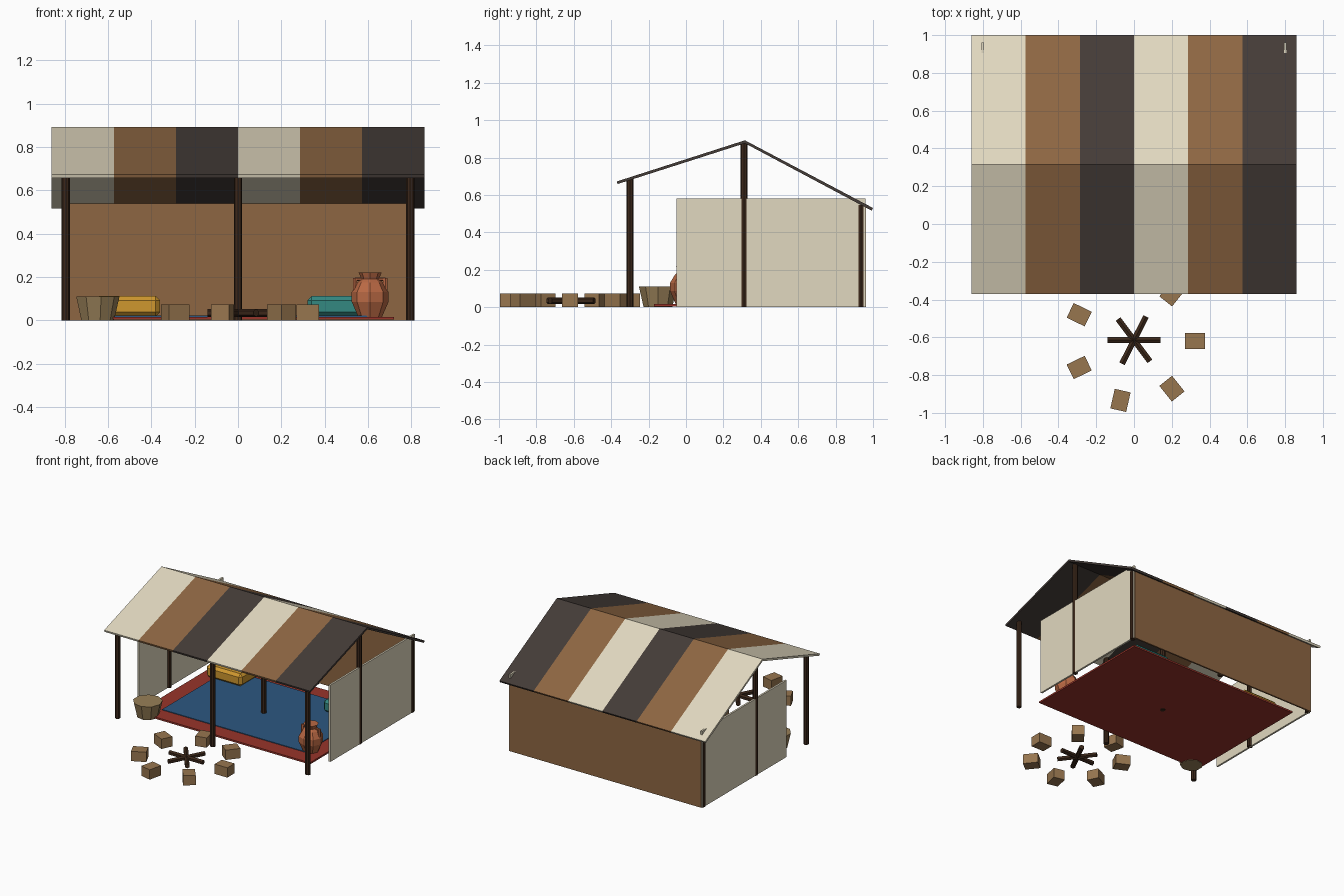
import bpy, bmesh, math
from mathutils import Matrix, Vector

if "Cube" in bpy.data.objects:
    bpy.data.objects.remove(bpy.data.objects["Cube"])


def material(name, r, g, b):
    m = bpy.data.materials.new(name)
    m.diffuse_color = (*[(c / 255) ** 2.2 for c in (r, g, b)], 1)
    m.use_nodes = True
    m.node_tree.nodes["Principled BSDF"].inputs["Base Color"].default_value = m.diffuse_color
    return m


CREAM = material("cream", 224, 215, 190)
BROWN = material("brown", 140, 102, 68)
DARK = material("charcoal", 70, 62, 58)
WOOD = material("dark_wood", 62, 44, 32)
RED = material("red", 150, 55, 46)
BLUE = material("blue", 48, 88, 128)
YELLOW = material("yellow", 205, 150, 50)
TEAL = material("teal", 55, 135, 128)
CLAY = material("clay", 185, 105, 70)
STRAW = material("straw", 150, 126, 88)
STONE = material("stone", 150, 117, 80)


def finish(name, bm, mat):
    bmesh.ops.recalc_face_normals(bm, faces=bm.faces)
    me = bpy.data.meshes.new(name)
    bm.to_mesh(me)
    bm.free()
    me.materials.append(mat)
    ob = bpy.data.objects.new(name, me)
    bpy.context.collection.objects.link(ob)
    return ob


def box(name, lo, hi, mat, bevel=0):
    lo, hi = Vector(lo), Vector(hi)
    bm = bmesh.new()
    bmesh.ops.create_cube(bm, size=1)
    bmesh.ops.scale(bm, vec=hi - lo, verts=bm.verts)
    if bevel:
        bmesh.ops.bevel(bm, geom=bm.edges[:], offset=bevel, segments=1, affect='EDGES')
    ob = finish(name, bm, mat)
    ob.location = (lo + hi) / 2
    return ob


def rod(name, a, b, r, mat, sides=8):
    a, b = Vector(a), Vector(b)
    bm = bmesh.new()
    rot = (b - a).to_track_quat('Z', 'Y').to_matrix().to_4x4()
    bmesh.ops.create_cone(bm, cap_ends=True, segments=sides, radius1=r, radius2=r,
                          depth=(b - a).length, matrix=Matrix.Translation((a + b) / 2) @ rot)
    return finish(name, bm, mat)


def lathe(name, profile, loc, mat, sides=8):
    bm = bmesh.new()
    rings = [[bm.verts.new((r * math.cos(2 * math.pi * i / sides),
                            r * math.sin(2 * math.pi * i / sides), z))
              for i in range(sides)] for r, z in profile]
    for a, b in zip(rings, rings[1:]):
        for i in range(sides):
            j = (i + 1) % sides
            bm.faces.new((a[i], a[j], b[j], b[i]))
    bm.faces.new(rings[0])
    bm.faces.new(rings[-1])
    ob = finish(name, bm, mat)
    ob.location = loc
    return ob


# Striped roof: one bent cloth strip per colour
section = [(-0.37, 0.672), (0.315, 0.892), (1.0, 0.53),
           (0.992, 0.516), (0.315, 0.876), (-0.366, 0.658)]
STRIPE = 1.72 / 6
for i in range(6):
    x0 = -0.86 + i * STRIPE
    bm = bmesh.new()
    ends = [[bm.verts.new((x, y, z)) for y, z in section] for x in (x0, x0 + STRIPE)]
    for k in range(6):
        n = (k + 1) % 6
        bm.faces.new((ends[0][k], ends[0][n], ends[1][n], ends[1][k]))
    for e in ends:
        bm.faces.new((e[0], e[1], e[4], e[5]))
        bm.faces.new((e[1], e[2], e[3], e[4]))
    finish(f"roof_stripe_{i + 1}", bm, (CREAM, BROWN, DARK)[i % 3])

# Tent poles in three rows
for row, y, top in (("front", -0.3, 0.685), ("ridge", 0.31, 0.875), ("back", 0.935, 0.545)):
    for side, x in (("left", -0.795), ("middle", 0), ("right", 0.795)):
        rod(f"{row}_{side}_pole", (x, y, 0), (x, y, top), 0.019, WOOD)

# Cloth walls
box("back_wall", (-0.8, 0.95, 0), (0.8, 0.962, 0.543), BROWN)
for side, x in (("left", -0.8), ("right", 0.8)):
    box(f"{side}_front_wall", (x - 0.007, -0.05, 0), (x + 0.007, 0.315, 0.58), CREAM)
    box(f"{side}_back_wall", (x - 0.007, 0.315, 0), (x + 0.007, 0.96, 0.58), CREAM)

# Rug and cushions
box("rug_border", (-0.72, -0.17, 0.003), (0.72, 0.86, 0.016), RED)
box("rug_centre", (-0.6, -0.05, 0.008), (0.6, 0.74, 0.021), BLUE)
box("yellow_cushion", (-0.66, 0.55, 0.018), (-0.36, 0.77, 0.112), YELLOW, 0.02)
box("teal_cushion", (0.32, 0.55, 0.018), (0.62, 0.77, 0.112), TEAL, 0.02)

# Clay jar with two handles
lathe("jar", [(0.055, 0.016), (0.085, 0.085), (0.085, 0.13), (0.058, 0.175),
              (0.04, 0.19), (0.053, 0.22)], (0.61, 0, 0), CLAY)
for side, s in (("left", -1), ("right", 1)):
    x = 0.61 + s * 0.07
    rod(f"jar_{side}_handle", (x, 0, 0.125), (x, 0, 0.195), 0.011, CLAY, 6)
    rod(f"jar_{side}_handle_top", (0.61 + s * 0.035, 0, 0.19), (x, 0, 0.19), 0.008, CLAY, 6)

# Basket
lathe("basket", [(0.078, 0), (0.103, 0.11)], (-0.65, -0.15, 0), STRAW, 9)

# Fire pit: ring of stones and crossed logs
for i in range(7):
    a = 2 * math.pi * i / 7
    c = Vector((0.322 * math.cos(a), -0.62 + 0.322 * math.sin(a), 0.037))
    half = Vector((0.053, 0.043, 0.037))
    box(f"fire_stone_{i + 1}", c - half, c + half, STONE).rotation_euler.z = a
for i, deg in enumerate((0, 63, 127)):
    d = Vector((math.cos(math.radians(deg)), math.sin(math.radians(deg)), 0)) * 0.14
    c = Vector((0, -0.615, 0.034))
    rod(f"fire_log_{i + 1}", c - d, c + d, 0.018, WOOD, 6)
